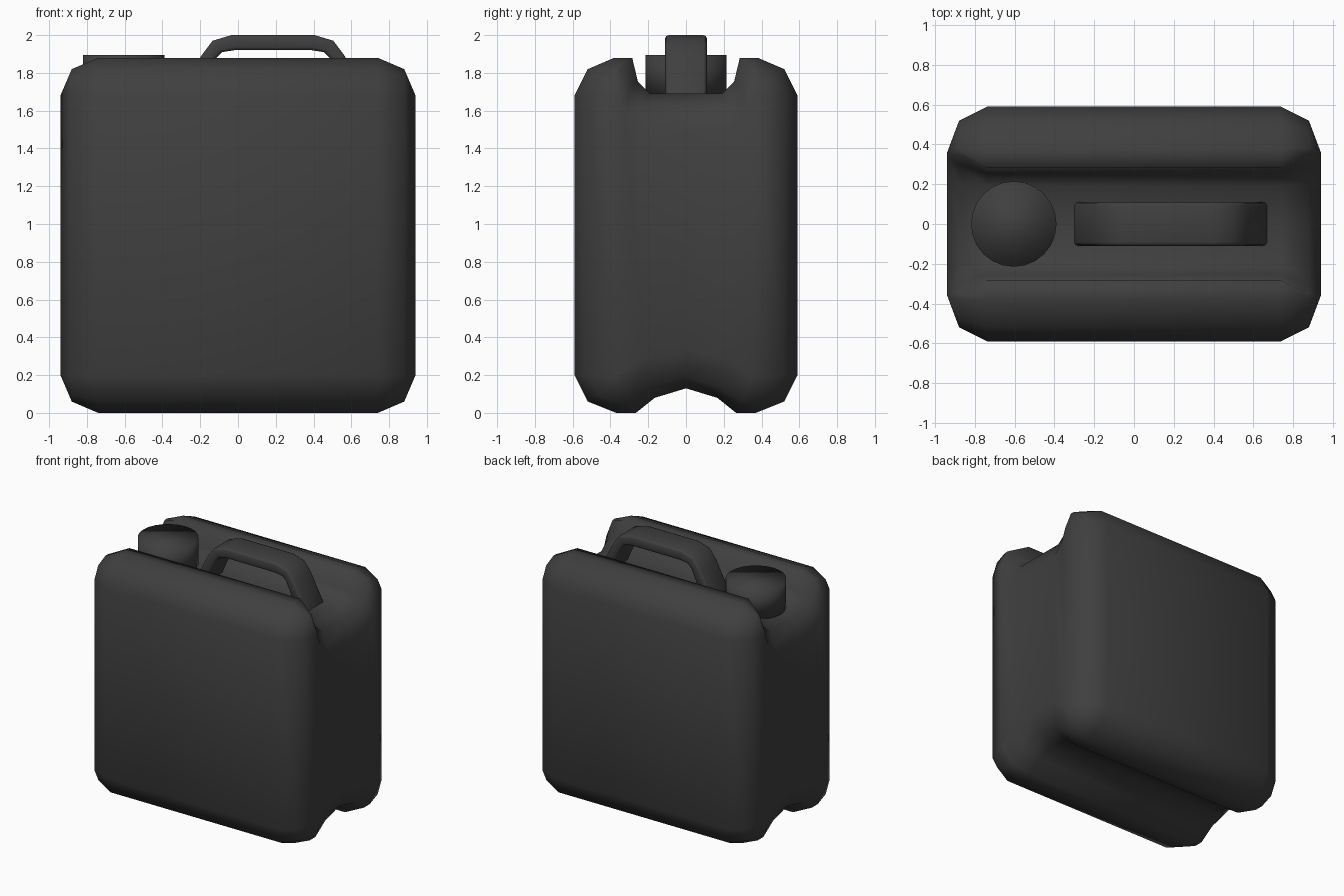
import bpy
import bmesh

cube = bpy.data.objects.get("Cube")
if cube:
    bpy.data.objects.remove(cube, do_unlink=True)

# Single dark plastic colour
plastic = bpy.data.materials.new("dark_grey_plastic")
plastic.use_nodes = True
colour = (0.05, 0.05, 0.05, 1)
plastic.diffuse_color = colour
shader = next(n for n in plastic.node_tree.nodes if n.type == 'BSDF_PRINCIPLED')
shader.inputs["Base Color"].default_value = colour
shader.inputs["Roughness"].default_value = 0.6


def finish(name, bm):
    """Turn a bmesh into a smooth shaded plastic part."""
    bmesh.ops.recalc_face_normals(bm, faces=bm.faces)
    for face in bm.faces:
        face.smooth = True
    mesh = bpy.data.meshes.new(name)
    bm.to_mesh(mesh)
    bm.free()
    mesh.materials.append(plastic)
    part = bpy.data.objects.new(name, mesh)
    bpy.context.collection.objects.link(part)
    return part


def loft(bm, rings):
    """Join matching vertex rings with quads and close both ends."""
    count = len(rings[0])
    for a, b in zip(rings, rings[1:]):
        for i in range(count):
            j = (i + 1) % count
            bm.faces.new((a[i], a[j], b[j], b[i]))
    bm.faces.new(rings[0])
    bm.faces.new(rings[-1])


def mirror_profile(half):
    """Complete a half outline whose first and last points lie on the axis."""
    return half + [(-u, v) for u, v in reversed(half[1:-1])]


# Half outlines (y, z): bottom groove, rounded side, shoulder, top channel
middle = [(0, .13), (.165, .08), (.265, 0), (.37, 0), (.52, .06), (.59, .2),
          (.59, 1.68), (.52, 1.82), (.38, 1.88), (.285, 1.88),
          (.255, 1.755), (.19, 1.69), (0, 1.69)]
shoulder = [(0, .19), (.18, .14), (.3, .06), (.37, .06), (.47, .1), (.52, .2),
            (.52, 1.68), (.47, 1.78), (.38, 1.82), (.35, 1.82),
            (.3, 1.7), (.21, 1.63), (0, 1.63)]
end = [(0, .33), (.22, .29), (.34, .2), (.36, .2), (.36, .2), (.36, .2),
       (.36, 1.68), (.36, 1.68), (.36, 1.68), (.36, 1.68),
       (.32, 1.58), (.24, 1.5), (0, 1.49)]

# Container body, lofted along x with rounded ends
bm = bmesh.new()
sections = [(.94, end), (.88, shoulder), (.74, middle)]
stations = [(-x, s) for x, s in sections] + sections[::-1]
loft(bm, [[bm.verts.new((x, y, z)) for y, z in mirror_profile(s)]
          for x, s in stations])
bmesh.ops.remove_doubles(bm, verts=bm.verts, dist=0.003)
finish("container_body", bm)

# Carrying handle: a bent strap of constant width
outer = [(.5, 1.66), (.38, 1.89), (.32, 1.97), (.22, 2)]
inner = [(.4, 1.66), (.3, 1.88), (.27, 1.91), (.205, 1.92)]
centre, half_width = .185, .11
bm = bmesh.new()
rings = []
for side in (-1, 1):
    pairs = list(zip(outer, inner))
    if side == 1:
        pairs.reverse()
    for (xo, zo), (xi, zi) in pairs:
        corners = [(xo, -1, zo), (xo, 1, zo), (xi, 1, zi), (xi, -1, zi)]
        rings.append([bm.verts.new((centre + side * x, half_width * w, z))
                      for x, w, z in corners])
loft(bm, rings)
handle = finish("carrying_handle", bm)
bevel = handle.modifiers.new("soft_edges", 'BEVEL')
bevel.width = .018
bevel.segments = 2
bevel.limit_method = 'ANGLE'
bevel.angle_limit = 1

# Round screw cap
bm = bmesh.new()
bmesh.ops.create_cone(bm, cap_ends=True, segments=24,
                      radius1=.215, radius2=.215, depth=.225)
bmesh.ops.translate(bm, verts=bm.verts, vec=(-.605, 0, 1.783))
finish("screw_cap", bm)
